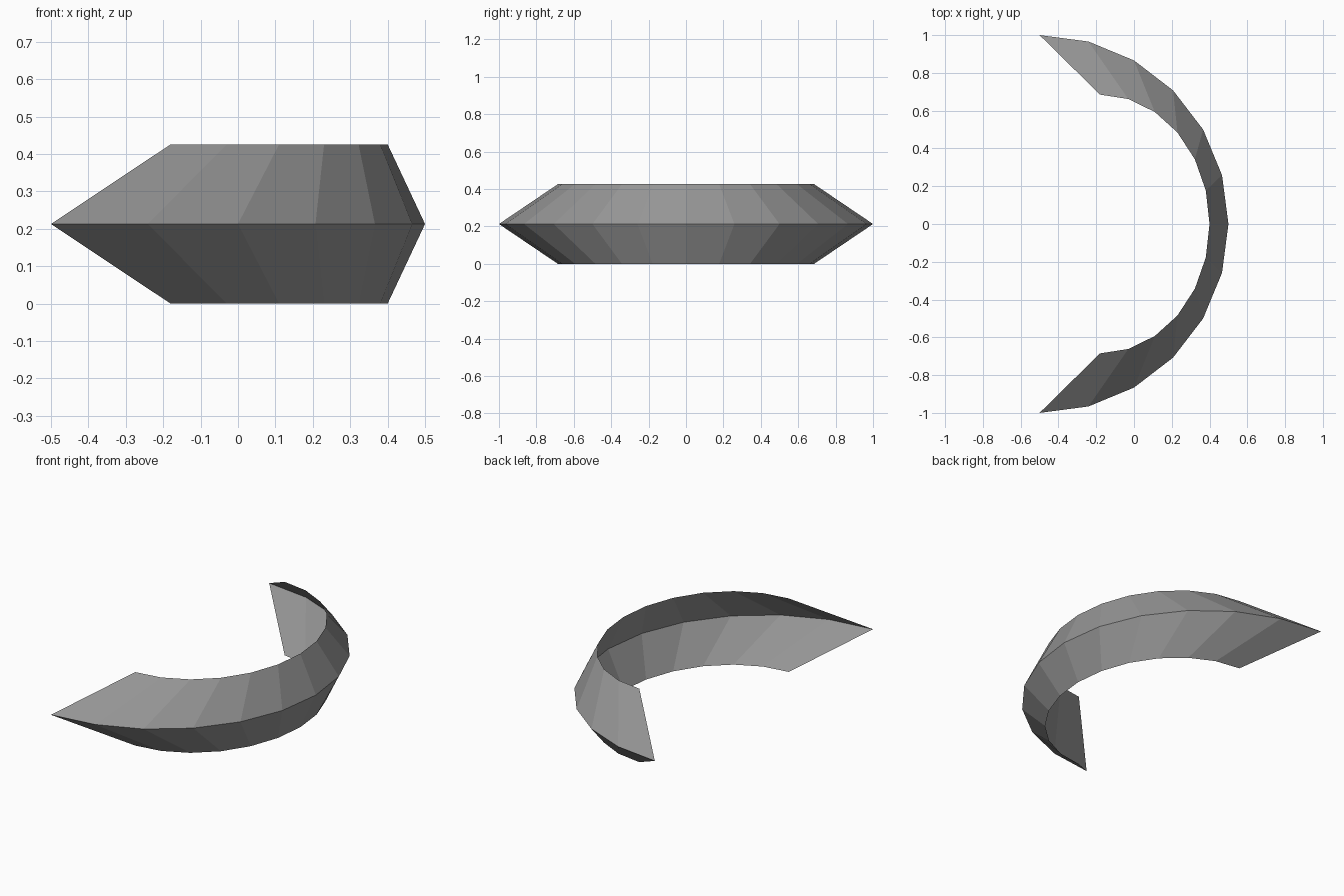
import bpy
import bmesh
from math import sin, cos, radians

SEGMENTS = 12
HEIGHT = 0.426

old = bpy.data.objects.get("Cube")
if old:
    bpy.data.objects.remove(old, do_unlink=True)

grey = bpy.data.materials.new("mid grey")
grey.use_nodes = True
grey.diffuse_color = (0.3, 0.3, 0.3, 1)
grey.node_tree.nodes["Principled BSDF"].inputs["Base Color"].default_value = (0.3, 0.3, 0.3, 1)


def half_ellipse(bm, centre_x, radius_x, radius_y, z):
    """Row of vertices sweeping from the -y tip to the +y tip."""
    angles = [radians(-90 + 180 * i / SEGMENTS) for i in range(SEGMENTS + 1)]
    return [bm.verts.new((centre_x + radius_x * cos(a), radius_y * sin(a), z)) for a in angles]


def bridge(bm, low, high):
    """Strip of faces between two rows, facing outwards."""
    for i in range(SEGMENTS):
        bm.faces.new((low[i], low[i + 1], high[i + 1], high[i]))


# Open V-section crescent: an outer ridge with a sheet leaning in above and below
bm = bmesh.new()
bottom_rim = half_ellipse(bm, -0.18, 0.58, 0.685, 0)
ridge = half_ellipse(bm, -0.5, 1, 1, HEIGHT / 2)
top_rim = half_ellipse(bm, -0.18, 0.58, 0.685, HEIGHT)
bridge(bm, bottom_rim, ridge)
bridge(bm, ridge, top_rim)

mesh = bpy.data.meshes.new("crescent_shell")
bm.to_mesh(mesh)
bm.free()
mesh.materials.append(grey)
shell = bpy.data.objects.new("crescent_shell", mesh)
bpy.context.collection.objects.link(shell)
